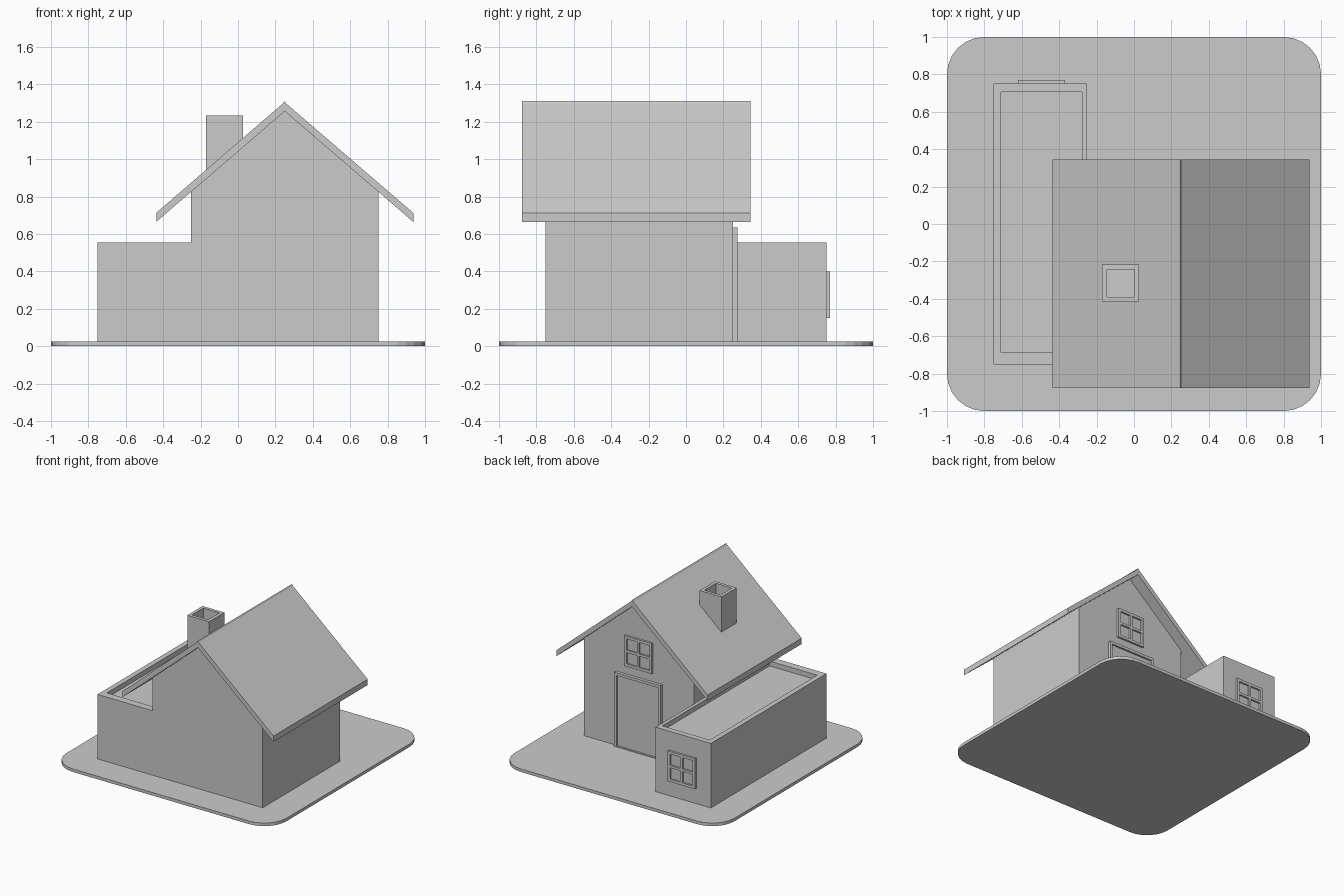
import bpy, bmesh

if "Cube" in bpy.data.objects:
    bpy.data.objects.remove(bpy.data.objects["Cube"])


def finish(name, bm):
    bmesh.ops.recalc_face_normals(bm, faces=bm.faces)
    mesh = bpy.data.meshes.new(name)
    bm.to_mesh(mesh)
    bm.free()
    obj = bpy.data.objects.new(name, mesh)
    bpy.context.collection.objects.link(obj)
    return obj


def prism(name, profile, y0, y1):
    """Extrude an x-z profile along y."""
    bm = bmesh.new()
    face = bm.faces.new([bm.verts.new((x, y0, z)) for x, z in profile])
    ext = bmesh.ops.extrude_face_region(bm, geom=[face], use_keep_orig=True)
    verts = [g for g in ext["geom"] if isinstance(g, bmesh.types.BMVert)]
    bmesh.ops.translate(bm, verts=verts, vec=(0, y1 - y0, 0))
    return finish(name, bm)


def relief(name, us, vs, low, high, place):
    """Solid block with raised bars; odd/odd cells are sunk to the low level."""
    bm = bmesh.new()
    nu, nv = len(us) - 1, len(vs) - 1

    def height(i, j):
        if not (0 <= i < nu and 0 <= j < nv):
            return 0
        return low if i % 2 and j % 2 else high

    def quad(*pts):
        bm.faces.new([bm.verts.new(place(*p)) for p in pts])

    def wall(a, b, h0, h1):
        if h0 != h1:
            quad((*a, h0), (*b, h0), (*b, h1), (*a, h1))

    for i in range(nu + 1):
        for j in range(nv + 1):
            h = height(i, j)
            if i < nu and j < nv:
                c = [(us[i], vs[j]), (us[i + 1], vs[j]),
                     (us[i + 1], vs[j + 1]), (us[i], vs[j + 1])]
                quad(*[(*p, h) for p in c])
                quad(*[(*p, 0) for p in c])
            if j < nv:
                wall((us[i], vs[j]), (us[i], vs[j + 1]), h, height(i - 1, j))
            if i < nu:
                wall((us[i], vs[j]), (us[i + 1], vs[j]), h, height(i, j - 1))
    bmesh.ops.remove_doubles(bm, verts=bm.verts, dist=1e-5)
    return finish(name, bm)


def standing(y):
    return lambda u, v, w: (u, y + w, v)


def lying(z):
    return lambda u, v, w: (u, v, z + w)


def window(name, cx, cz, y):
    steps = (-0.125, -0.103, -0.01, 0.01, 0.103, 0.125)
    relief(name, [cx + s for s in steps], [cz + s for s in steps],
           0.003, 0.017, standing(y))


# ground plate with rounded corners
bm = bmesh.new()
bmesh.ops.create_cube(bm, size=1)
for v in bm.verts:
    v.co = (v.co.x * 2, v.co.y * 2, 0.025 * (v.co.z + 0.5))
corners = [e for e in bm.edges if abs(e.verts[0].co.z - e.verts[1].co.z) > 0.01]
bmesh.ops.bevel(bm, geom=corners, offset=0.2, offset_type='OFFSET',
                segments=6, profile=0.5, affect='EDGES')
finish("ground_plate", bm)

# gabled house body
prism("house_walls", [(-0.25, 0.025), (0.75, 0.025), (0.75, 0.826),
                      (0.25, 1.256), (-0.25, 0.826)], -0.75, 0.25)

# pitched roof with a small ridge lip
prism("roof", [(-0.437, 0.665), (0.25, 1.256), (0.937, 0.665), (0.937, 0.713),
               (0.256, 1.299), (0.249, 1.311), (0.239, 1.297),
               (-0.437, 0.713)], -0.878, 0.345)

# flat-roofed side wing with parapet
relief("side_wing", (-0.752, -0.71, -0.278, -0.25), (-0.75, -0.688, 0.705, 0.752),
       0.49, 0.53, lying(0.025))

# hollow chimney
relief("chimney", (-0.17, -0.145, 0.002, 0.028), (-0.415, -0.39, -0.243, -0.217),
       0.28, 0.383, lying(0.85))

# door: frame on sides and top around a sunk panel
relief("door", (0.04, 0.06, 0.44, 0.46), (0.025, 0.03, 0.612, 0.635),
       0.01, 0.025, standing(0.25))

# windows
window("gable_window", 0.25, 0.83, 0.25)
window("wing_window", -0.495, 0.275, 0.752)
